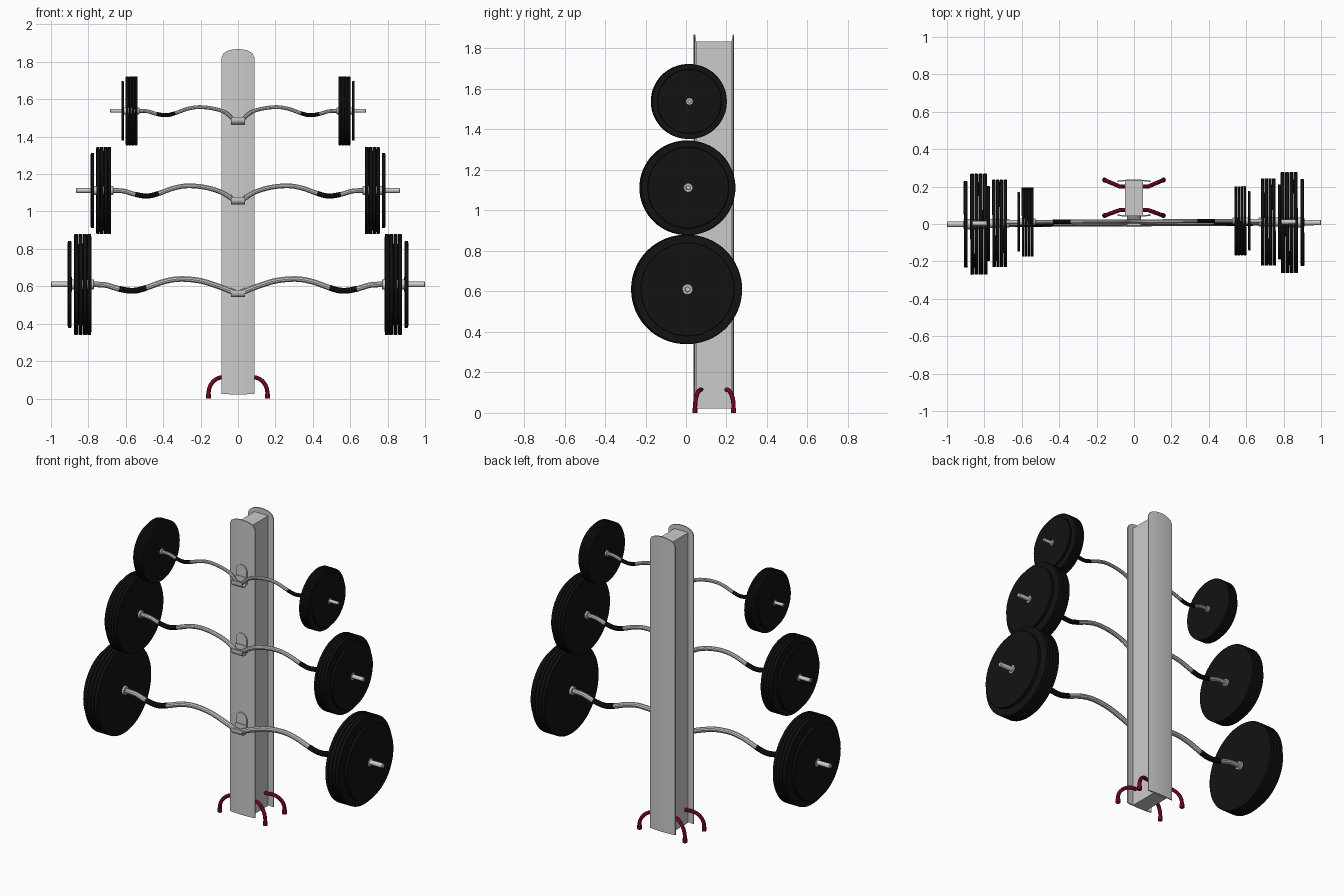
import bpy, bmesh, math
from mathutils import Vector

if "Cube" in bpy.data.objects:
    bpy.data.objects.remove(bpy.data.objects["Cube"])


def material(name, colour):
    m = bpy.data.materials.new(name)
    m.diffuse_color = colour
    m.use_nodes = True
    m.node_tree.nodes["Principled BSDF"].inputs["Base Color"].default_value = m.diffuse_color
    return m


BLACK = material("black_rubber", (0.006, 0.006, 0.006, 1))
RED = material("red_paint", (0.32, 0.005, 0.025, 1))


def finish(name, bm, mat=None):
    bmesh.ops.recalc_face_normals(bm, faces=bm.faces)
    me = bpy.data.meshes.new(name)
    bm.to_mesh(me)
    bm.free()
    ob = bpy.data.objects.new(name, me)
    bpy.context.collection.objects.link(ob)
    if mat:
        me.materials.append(mat)
    return ob


def prism(name, outline, offset):
    """Extrude a closed outline of 3D points along an offset."""
    bm = bmesh.new()
    face = bm.faces.new([bm.verts.new(p) for p in outline])
    ext = bmesh.ops.extrude_face_region(bm, geom=[face])
    moved = [v for v in ext["geom"] if isinstance(v, bmesh.types.BMVert)]
    bmesh.ops.translate(bm, vec=offset, verts=moved)
    return finish(name, bm)


def lathe(name, profile, mat=None, seg=64):
    """Spin a closed (x, radius) profile round the x axis."""
    bm = bmesh.new()
    rings = []
    for i in range(seg):
        a = 2 * math.pi * i / seg
        rings.append([bm.verts.new((x, r * math.cos(a), r * math.sin(a))) for x, r in profile])
    n = len(profile)
    for i in range(seg):
        a, b = rings[i], rings[(i + 1) % seg]
        for j in range(n):
            k = (j + 1) % n
            bm.faces.new((a[j], a[k], b[k], b[j]))
    bmesh.ops.remove_doubles(bm, verts=bm.verts, dist=1e-6)
    return finish(name, bm, mat)


def disc(name, x0, x1, r, inner=0.0, mat=None, seg=64, bevel=0.003):
    """Round disc or rod between x0 and x1 with a small edge bevel."""
    b = math.copysign(bevel, x1 - x0)
    return lathe(name, [(x0, inner), (x0, r - bevel), (x0 + b, r), (x1 - b, r),
                        (x1, r - bevel), (x1, inner)], mat, seg)


def tube(name, points, radius, mat=None):
    cu = bpy.data.curves.new(name + "_path", "CURVE")
    cu.dimensions = "3D"
    cu.bevel_depth = radius
    cu.bevel_resolution = 3
    cu.use_fill_caps = True
    sp = cu.splines.new("POLY")
    sp.points.add(len(points) - 1)
    for p, co in zip(sp.points, points):
        p.co = (*co, 1)
    tmp = bpy.data.objects.new(name + "_path", cu)
    bpy.context.collection.objects.link(tmp)
    bpy.context.view_layer.update()
    me = bpy.data.meshes.new_from_object(tmp.evaluated_get(bpy.context.evaluated_depsgraph_get()))
    bpy.data.objects.remove(tmp)
    me.name = name
    me.materials.clear()
    if mat:
        me.materials.append(mat)
    ob = bpy.data.objects.new(name, me)
    bpy.context.collection.objects.link(ob)
    return ob


def spline(keys, steps=6):
    """Catmull-Rom samples through key points."""
    k = [Vector(p) for p in keys]
    k = [2 * k[0] - k[1]] + k + [2 * k[-1] - k[-2]]
    out = []
    for a, b, c, d in zip(k, k[1:], k[2:], k[3:]):
        for i in range(steps):
            t = i / steps
            out.append(0.5 * (2 * b + (c - a) * t + (2 * a - 5 * b + 4 * c - d) * t * t
                              + (3 * b - a - 3 * c + d) * t ** 3))
    return out + [k[-2]]


# Post: solid web between two bowed flanges with arched tops
W, Z0, Z1 = 0.048, 0.022, 1.835
prism("post_web", [(-W, 0.046, Z0), (W, 0.046, Z0), (W, 0.23, Z0), (-W, 0.23, Z0)], (0, 0, Z1 - Z0))


def flange(name, y_edge, direction, half=0.087, n=16):
    bm = bmesh.new()
    cols = []
    for i in range(n + 1):
        u = -1 + 2 * i / n
        bow = y_edge + direction * 0.006 * (1 - u * u)
        top = 1.826 + 0.042 * math.sqrt(max(0, 1 - u * u))
        cols.append([bm.verts.new((u * half, y, z)) for y, z in
                     ((bow, 0.025), (bow, top), (bow - direction * 0.007, top),
                      (bow - direction * 0.007, 0.025))])
    for a, b in zip(cols, cols[1:]):
        for j in range(4):
            k = (j + 1) % 4
            bm.faces.new((a[j], a[k], b[k], b[j]))
    bm.faces.new(cols[0])
    bm.faces.new(cols[-1])
    return finish(name, bm)


flange("front_flange", 0.044, -1)
flange("back_flange", 0.232, 1)

# Four bent feet with rubber tips
for sx, side in ((-1, "left"), (1, "right")):
    for y0, y1, end in ((0.075, 0.045, "front"), (0.2, 0.235, "back")):
        pts = [(sx * 0.04, y0, 0.115)]
        for i in range(13):
            a = math.pi / 2 * i / 12
            t = math.sin(a)
            pts.append((sx * (0.075 + 0.082 * t), y0 + (y1 - y0) * t, 0.03 + 0.085 * math.cos(a)))
        pts.append((sx * 0.157, y1, 0.005))
        tube(f"{end}_{side}_foot", pts, 0.011, RED)
        tube(f"{end}_{side}_foot_tip", [(sx * 0.157, y1, 0), (sx * 0.157, y1, 0.024)], 0.0135, RED)


# Wall hook: arched back plate and J-shaped cradle
def holder(name, z):
    h = 0.037
    arch = [(h * math.cos(math.pi * i / 16), 0.032, z + 0.088 + h * math.sin(math.pi * i / 16))
            for i in range(17)]
    prism(name + "_plate", [(-h, 0.032, z + 0.01), (h, 0.032, z + 0.01)] + arch, (0, 0.012, 0))
    cy, cz = 0.01, z + 0.025
    arc = [math.pi * (1 + i / 12) for i in range(13)]
    outer = [(cy + 0.025 * math.cos(a), cz + 0.025 * math.sin(a)) for a in arc]
    inner = [(cy + 0.018 * math.cos(a), cz + 0.018 * math.sin(a)) for a in reversed(arc)]
    prof = ([(cy - 0.025, cz + 0.014)] + outer + [(cy + 0.025, cz + 0.03), (cy + 0.018, cz + 0.03)]
            + inner + [(cy - 0.018, cz + 0.014)])
    prism(name + "_cradle", [(-h, y, zz) for y, zz in prof], (2 * h, 0, 0))


# Curved barbell, built at full size and scaled per level
def barbell(level, z, s, y, hook_z):
    parts = []
    dip = (hook_z + 0.008 - z) / s + 0.015
    half = [(0.03, dip + 0.006), (0.1, -0.012), (0.2, 0.019), (0.31, 0.029), (0.4, 0.014),
            (0.49, -0.018), (0.56, -0.034), (0.635, -0.024), (0.71, -0.003), (0.79, 0)]
    keys = [(-x, 0, h) for x, h in reversed(half)] + [(0, 0, dip)] + [(x, 0, h) for x, h in half]
    path = spline(keys)
    parts.append(tube(level + "_bar", path, 0.0155))
    for sx, side in ((-1, "left"), (1, "right")):
        tag = f"{level}_{side}"
        grip = [p for p in path if 0.485 < sx * p.x < 0.64]
        parts.append(tube(tag + "_grip", grip, 0.0165, BLACK))
        parts.append(disc(tag + "_sleeve", sx * 0.76, sx * 1.0, 0.0145, seg=24))
        parts.append(disc(tag + "_collar", sx * 0.77, sx * 0.911, 0.027, seg=24))
        for i in range(4):
            x = 0.785 + i * 0.0233
            parts.append(disc(f"{tag}_large_plate_{i + 1}", sx * x, sx * (x + 0.021), 0.27,
                              0.026, BLACK))
        parts.append(disc(tag + "_small_plate", sx * 0.89, sx * 0.91, 0.232, 0.026, BLACK))
    for ob in parts:
        ob.location = (0, y, z)
        ob.rotation_euler.z = 0.005
        ob.scale = (s, s, s)


for level, z, s, y, hook_z in (("lower", 0.61, 1.0, 0.003, 0.542),
                               ("middle", 1.112, 0.865, 0.007, 1.038),
                               ("upper", 1.538, 0.685, 0.014, 1.466)):
    holder(level + "_holder", hook_z)
    barbell(level, z, s, y, hook_z)

# Smooth shading with sharp edges kept
bpy.ops.object.select_all(action="SELECT")
bpy.context.view_layer.objects.active = bpy.data.objects["post_web"]
bpy.ops.object.shade_smooth_by_angle(angle=math.radians(35))
